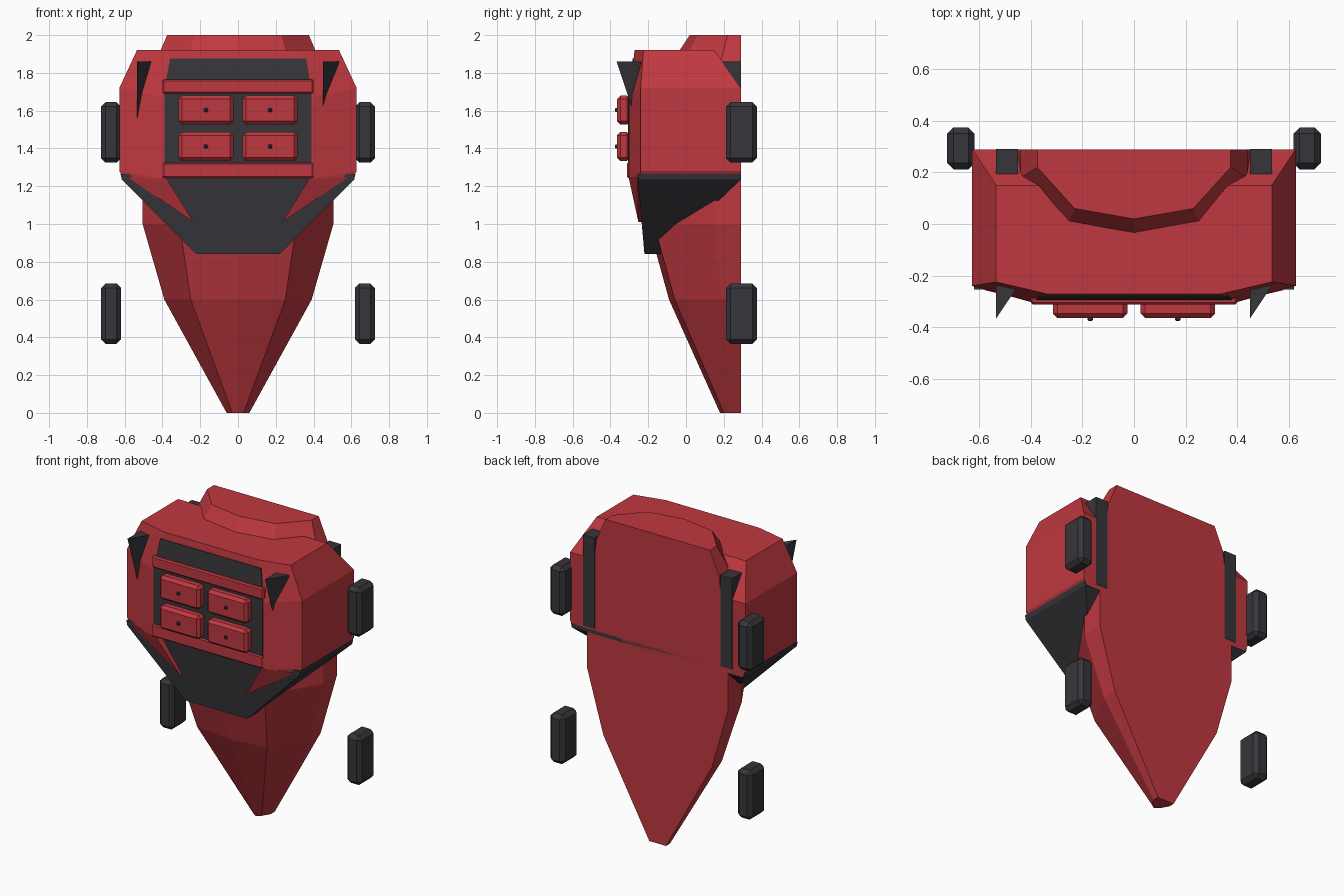
import bpy
import bmesh
from mathutils import Vector

default_cube = bpy.data.objects.get("Cube")
if default_cube:
    bpy.data.objects.remove(default_cube, do_unlink=True)


def make_material(name, color):
    material = bpy.data.materials.new(name)
    material.use_nodes = True
    material.diffuse_color = color
    material.node_tree.nodes["Principled BSDF"].inputs["Base Color"].default_value = color
    return material


RED = make_material("red paint", (0.52, 0.04, 0.05, 1))
DARK = make_material("dark grey", (0.037, 0.037, 0.043, 1))


def finish(name, bm, material, bevel=0):
    bmesh.ops.recalc_face_normals(bm, faces=bm.faces)
    mesh = bpy.data.meshes.new(name)
    bm.to_mesh(mesh)
    bm.free()
    mesh.materials.append(material)
    obj = bpy.data.objects.new(name, mesh)
    bpy.context.scene.collection.objects.link(obj)
    if bevel:
        modifier = obj.modifiers.new("chamfer", "BEVEL")
        modifier.width = bevel
        modifier.segments = 1
    return obj


def mirrored(points):
    return list(points) + [(-x, y, z) for x, y, z in points]


def solid(name, points, material):
    """Convex solid around a few corner points."""
    bm = bmesh.new()
    for point in points:
        bm.verts.new(point)
    result = bmesh.ops.convex_hull(bm, input=bm.verts)
    loose = [v for v in bm.verts if not v.link_faces]
    bmesh.ops.delete(bm, geom=loose, context="VERTS")
    bmesh.ops.dissolve_limit(bm, angle_limit=0.02, verts=bm.verts, edges=bm.edges)
    return finish(name, bm, material)


def box(name, low, high, material, bevel=0):
    low, high = Vector(low), Vector(high)
    bm = bmesh.new()
    bmesh.ops.create_cube(bm, size=1)
    for vert in bm.verts:
        vert.co = (low + high) / 2 + vert.co * (high - low)
    return finish(name, bm, material, bevel)


# Long pointed keel: each section is height, half width, side y, front half width, front y, ridge y
BACK = 0.29
sections = [
    (0, 0.06, 0.25, 0.03, 0.2, 0.18),
    (0.6, 0.39, 0.19, 0.25, -0.06, -0.09),
    (1.0, 0.505, 0.15, 0.31, -0.17, -0.2),
    (1.25, 0.505, 0.15, 0.31, -0.17, -0.2),
    (1.85, 0.44, 0.18, 0.27, -0.03, -0.08),
    (2.0, 0.375, 0.22, 0.23, 0.06, 0.02),
]
bm = bmesh.new()
rings = []
for z, width, side_y, front, front_y, ridge_y in sections:
    half = [(width, BACK), (width, side_y), (front, front_y)]
    outline = half + [(0, ridge_y)] + [(-x, y) for x, y in reversed(half)]
    rings.append([bm.verts.new((x, y, z)) for x, y in outline])
for lower, upper in zip(rings, rings[1:]):
    for i in range(len(lower)):
        j = (i + 1) % len(lower)
        bm.faces.new((lower[i], lower[j], upper[j], upper[i]))
bm.faces.new(rings[0])
bm.faces.new(rings[-1])
finish("keel", bm, RED)

# Chest block with chamfered shoulders and front corners
solid("chest", mirrored([
    (0.535, 0.15, 1.92), (0.535, -0.225, 1.92), (0.335, -0.272, 1.92),
    (0.628, BACK, 1.72), (0.628, -0.24, 1.72), (0.4, -0.303, 1.67),
    (0.628, BACK, 1.28), (0.628, -0.24, 1.28), (0.4, -0.303, 1.24),
    (0.605, BACK, 1.24), (0.605, -0.24, 1.24),
]), RED)

# Dark skirt tapering below the chest
solid("skirt", mirrored([
    (0.622, -0.255, 1.265), (0.622, BACK, 1.265),
    (0.615, -0.255, 1.235), (0.615, BACK, 1.235),
    (0.22, -0.22, 0.84), (0.22, -0.125, 0.84),
]), DARK)

# Upper window on the sloped front
solid("window", mirrored([
    (0.38, -0.295, 1.765), (0.36, -0.282, 1.875),
    (0.38, -0.27, 1.765), (0.36, -0.26, 1.875),
]), DARK)

# Recessed-looking panel framed by bars
box("drawer_panel", (-0.39, -0.306, 1.32), (0.39, -0.299, 1.69), DARK)
box("upper_bar", (-0.4, -0.313, 1.69), (0.4, -0.26, 1.765), RED, 0.008)
box("lower_bar", (-0.4, -0.313, 1.243), (0.4, -0.26, 1.325), RED, 0.008)

# Drawers with small knobs
for row, z in (("lower", 1.41), ("upper", 1.603)):
    for side, x in (("right", -0.17), ("left", 0.17)):
        box(f"{row}_{side}_drawer", (x - 0.145, -0.365, z - 0.077),
            (x + 0.145, -0.295, z + 0.077), RED, 0.018)
        box(f"{row}_{side}_knob", (x - 0.01, -0.376, z - 0.01),
            (x + 0.01, -0.355, z + 0.01), DARK, 0.004)

for side, s in (("right", -1), ("left", 1)):
    # Pointed red fairing over the skirt
    solid(f"{side}_fairing", [(s * x, y, z) for x, y, z in (
        (0.38, -0.303, 1.245), (0.58, -0.257, 1.245), (0.235, -0.252, 1.01),
        (0.38, -0.22, 1.245), (0.58, -0.22, 1.245), (0.235, -0.22, 1.01),
    )], RED)

    # Front fin: the same shape on both sides, shifted rather than mirrored
    outer = -0.535 if s < 0 else 0.45
    solid(f"{side}_front_fin", [
        (outer, -0.367, 1.86), (outer, -0.2, 1.86),
        (outer + 0.085, -0.24, 1.86), (outer, -0.255, 1.52),
    ], DARK)

    # Back rail
    x = s * 0.4925
    box(f"{side}_back_rail", (x - 0.0425, 0.195, 1.27), (x + 0.0425, 0.292, 1.86), DARK)

    # Wheels floating beside the body
    for level, z in (("lower", 0.525), ("upper", 1.485)):
        x = s * 0.672
        box(f"{level}_{side}_wheel", (x - 0.053, 0.212, z - 0.16),
            (x + 0.053, 0.375, z + 0.16), DARK, 0.024)
